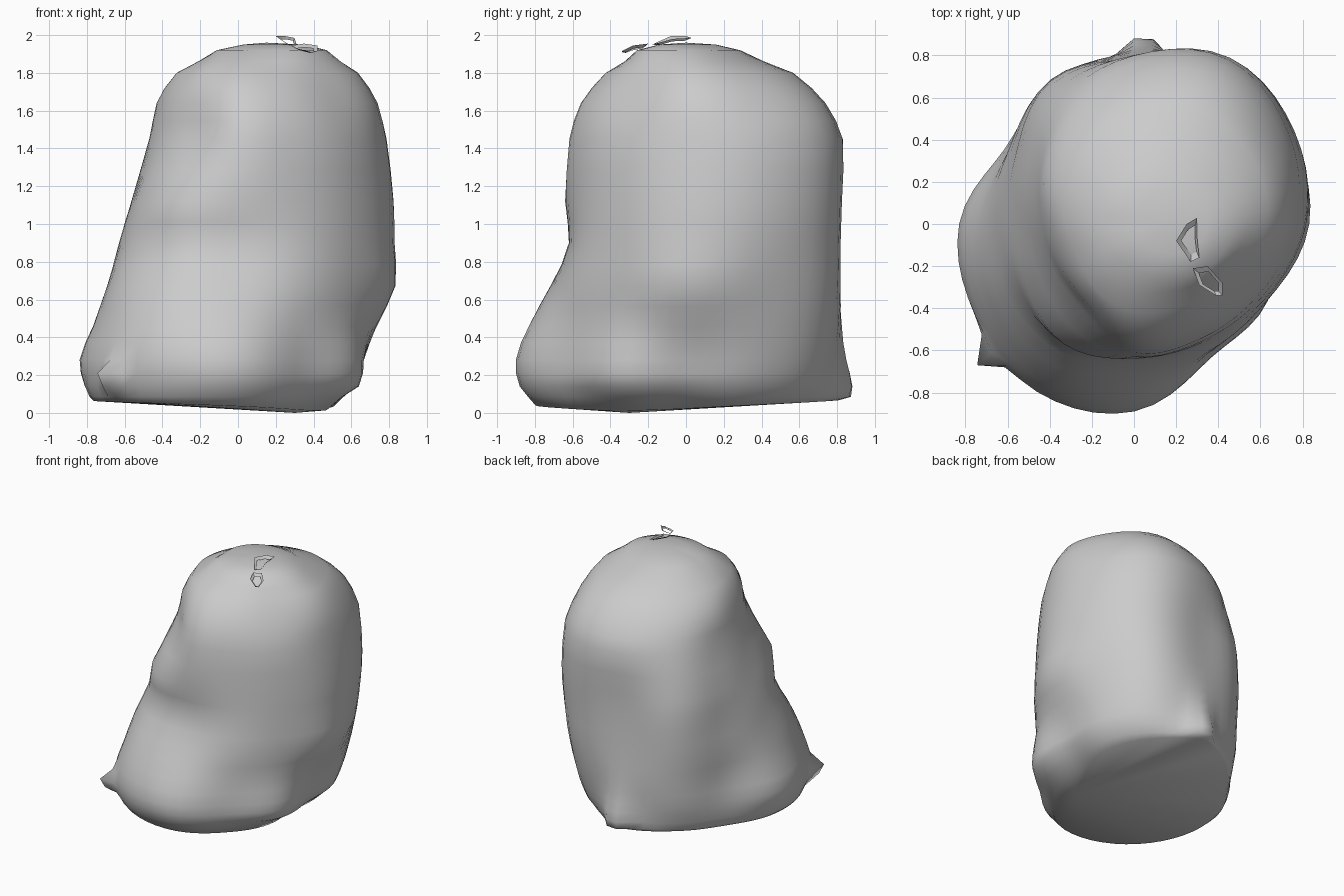
import bpy, bmesh, math
from mathutils import Vector

if "Cube" in bpy.data.objects:
    bpy.data.objects.remove(bpy.data.objects["Cube"])

# Girth of the sack: height, then radius every 30 degrees from +x
SECTIONS = [
    (0.03, (.47, .58, .69, .79, .71, .67, .75, .82, .84, .78, .62, .53)),
    (0.14, (.62, .69, .77, .80, .74, .70, .80, .86, .90, .87, .72, .71)),
    (0.28, (.66, .74, .82, .80, .77, .71, .83, .87, .92, .89, .73, .73)),
    (0.46, (.73, .79, .86, .81, .78, .69, .76, .81, .87, .82, .71, .71)),
    (0.67, (.83, .84, .89, .80, .79, .69, .69, .74, .77, .71, .70, .73)),
    (0.90, (.82, .87, .90, .79, .79, .66, .63, .64, .65, .62, .66, .72)),
    (1.12, (.81, .88, .91, .79, .77, .63, .56, .59, .66, .64, .65, .71)),
    (1.45, (.77, .85, .90, .80, .68, .53, .46, .44, .48, .61, .63, .68)),
    (1.64, (.73, .77, .81, .70, .59, .49, .41, .40, .44, .55, .57, .61)),
    (1.80, (.63, .64, .63, .53, .43, .36, .32, .31, .36, .42, .45, .51)),
    (1.92, (.47, .41, .33, .25, .18, .13, .11, .13, .17, .22, .30, .41)),
]
SIDES = 60
# Pinched corners: angle, height, reach, angular width, fade above
CORNERS = [(87, 0.10, 0.10, 7, 0.24), (222, 0.18, 0.13, 4, 0.07)]


def spline(a, b, c, d, t):
    return b + 0.5 * t * (c - a + t * (2*a - 5*b + 4*c - d + t * (3*(b - c) + d - a)))


def radius(row, deg):
    i, t = int(deg // 30), deg % 30 / 30
    return spline(*(row[(i + k) % 12] for k in (-1, 0, 1, 2)), t)


def finish(bm, name, angle):
    bmesh.ops.recalc_face_normals(bm, faces=bm.faces)
    mesh = bpy.data.meshes.new(name)
    bm.to_mesh(mesh)
    bm.free()
    ob = bpy.data.objects.new(name, mesh)
    bpy.context.collection.objects.link(ob)
    for o in bpy.context.selected_objects:
        o.select_set(False)
    bpy.context.view_layer.objects.active = ob
    ob.select_set(True)
    bpy.ops.object.shade_smooth_by_angle(angle=math.radians(angle))


# Sack body: loft of the sections with one spline ring between each pair
def build_sack():
    bm = bmesh.new()
    last = len(SECTIONS) - 1
    rings = []
    for step in range(2 * last + 1):
        i, t = step // 2, step % 2 / 2
        near = [SECTIONS[min(max(i + k, 0), last)] for k in (-1, 0, 1, 2)]
        height = near[1][0] + (near[2][0] - near[1][0]) * t
        ring = []
        for s in range(SIDES):
            deg = s * 360 / SIDES
            r = spline(*(radius(n[1], deg) for n in near), t)
            for ang, z0, reach, width, fade in CORNERS:
                spread = fade if height > z0 else 0.06
                r += reach * math.exp(-((deg - ang) / width)**2 - ((height - z0) / spread)**2)
            x, y = r * math.cos(math.radians(deg)), r * math.sin(math.radians(deg))
            z = height
            if step == 0:                     # underside rises away from its low point
                z = 0.004 + 0.055 * math.hypot(x - 0.3, y + 0.3)
            ring.append(bm.verts.new((x, y, z)))
        rings.append(ring)
    # Crown ring rounds the top before it closes
    rings.append([bm.verts.new((v.co.x * .55 + .09, v.co.y * .55, 1.95)) for v in rings[-1]])
    for a, b in zip(rings, rings[1:]):
        for s in range(SIDES):
            n = (s + 1) % SIDES
            bm.faces.new((a[s], a[n], b[n], b[s]))
    for ring, tip in ((rings[0], (0.3, -0.3, 0.0)), (rings[-1], (0.15, 0.0, 1.96))):
        centre = bm.verts.new(tip)
        for s in range(SIDES):
            bm.faces.new((ring[s], ring[(s + 1) % SIDES], centre))
    finish(bm, "sack_body", 60)


# Tie loop: flat ribbon around an outline with a small thickness
def tie_loop(name, points):
    bm = bmesh.new()
    centre = sum((Vector(p) for p in points), Vector()) / len(points)
    outer = [bm.verts.new(p) for p in points]
    inner = [bm.verts.new(centre.lerp(Vector(p), 0.66) + Vector((0, 0, -.012))) for p in points]
    for i in range(len(points)):
        j = (i + 1) % len(points)
        bm.faces.new((outer[i], outer[j], inner[j], inner[i]))
    bmesh.ops.solidify(bm, geom=bm.faces[:], thickness=0.008)
    finish(bm, name, 30)


build_sack()
tie_loop("tie_loop_back", [(.20, -.08, 1.995), (.25, .0, 1.995), (.30, .03, 1.985),
                           (.30, -.07, 1.98), (.31, -.16, 1.955), (.27, -.18, 1.95)])
tie_loop("tie_loop_front", [(.28, -.21, 1.945), (.35, -.20, 1.955), (.42, -.28, 1.945),
                            (.42, -.34, 1.915), (.39, -.34, 1.91), (.31, -.29, 1.93)])
